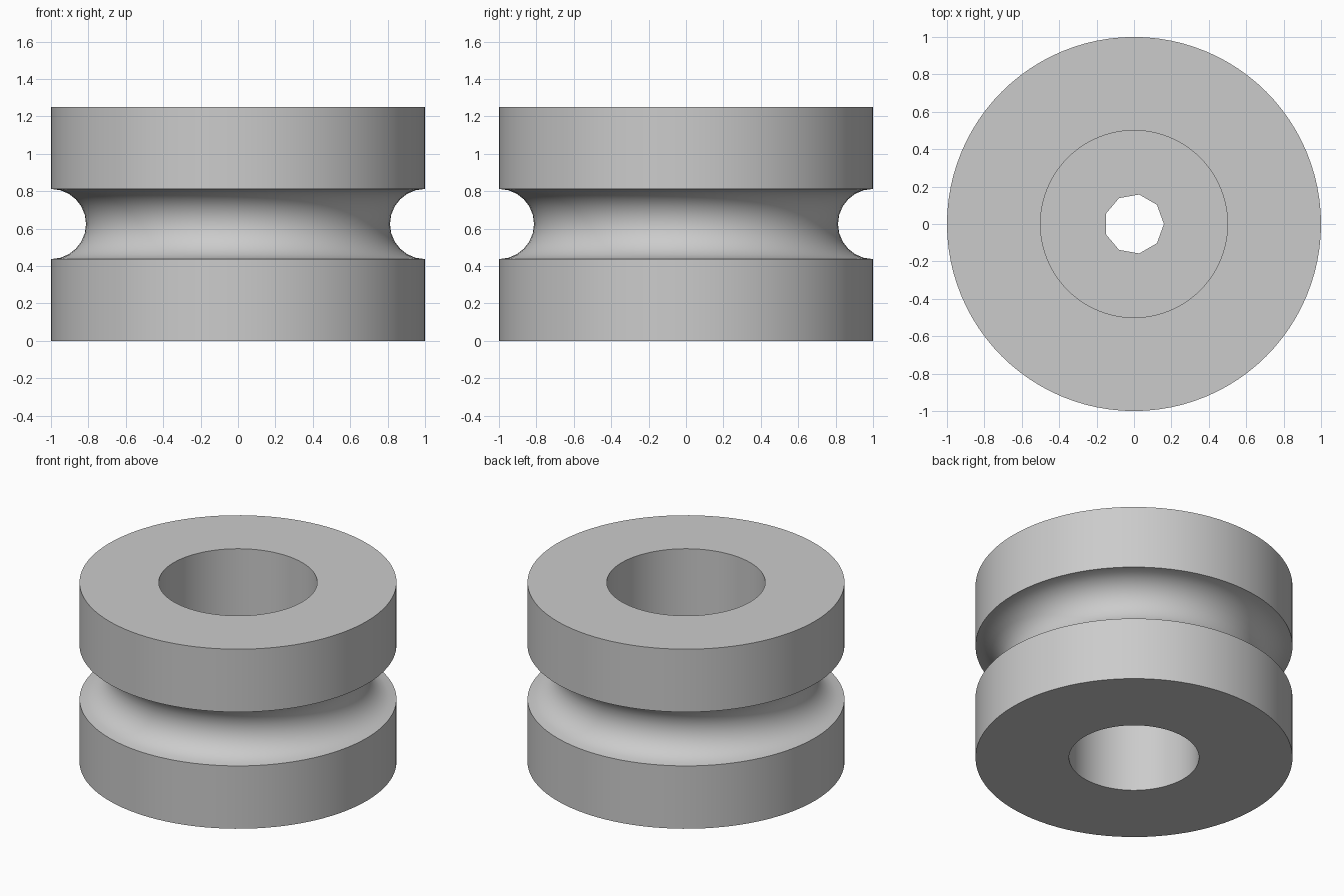
import bpy, bmesh, math

cube = bpy.data.objects.get("Cube")
if cube:
    bpy.data.objects.remove(cube, do_unlink=True)

# Single grey material
grey = bpy.data.materials.new("plain grey")
grey.use_nodes = True
colour = (0.6, 0.6, 0.6, 1)
grey.diffuse_color = colour
grey.node_tree.nodes["Principled BSDF"].inputs["Base Color"].default_value = colour

HEIGHT, MID = 1.25, 0.625
GROOVE = 0.1875
TOP_BORE, TOP_FLOOR = 0.5, 0.75
BOTTOM_BORE, BOTTOM_CEILING = 0.41, 0.5


def lathe(name, profile, segments):
    """Revolve a profile of (radius, height) points around the z axis."""
    bm = bmesh.new()
    verts = [bm.verts.new((r, 0, z)) for r, z in profile]
    edges = [bm.edges.new(pair) for pair in zip(verts, verts[1:])]
    bmesh.ops.spin(bm, geom=verts + edges, cent=(0, 0, 0), axis=(0, 0, 1),
                   angle=math.tau, steps=segments, use_merge=True)
    bmesh.ops.remove_doubles(bm, verts=bm.verts, dist=1e-4)
    bmesh.ops.recalc_face_normals(bm, faces=bm.faces)
    mesh = bpy.data.meshes.new(name)
    bm.to_mesh(mesh)
    bm.free()
    mesh.materials.append(grey)
    obj = bpy.data.objects.new(name, mesh)
    bpy.context.collection.objects.link(obj)
    return obj


# Wheel: rims, round cable groove, and a bearing seat on each side of a web
steps = 12
groove = [(1 - GROOVE * math.sin(math.pi * i / steps),
           MID - GROOVE * math.cos(math.pi * i / steps)) for i in range(steps + 1)]
profile = [(0, BOTTOM_CEILING), (BOTTOM_BORE, BOTTOM_CEILING), (BOTTOM_BORE, 0), (1, 0),
           *groove,
           (1, HEIGHT), (TOP_BORE, HEIGHT), (TOP_BORE, TOP_FLOOR), (0, TOP_FLOOR)]
wheel = lathe("grooved_wheel", profile, 96)

# Nine-sided axle hole through the web
cutter = lathe("axle_hole_cutter", [(0, 0.3), (0.16, 0.3), (0.16, 1), (0, 1)], 9)
cutter.hide_render = True
hole = wheel.modifiers.new("axle hole", "BOOLEAN")
hole.operation = "DIFFERENCE"
hole.solver = "EXACT"
hole.object = cutter

bpy.ops.object.select_all(action="DESELECT")
wheel.select_set(True)
bpy.context.view_layer.objects.active = wheel
bpy.ops.object.modifier_apply(modifier=hole.name)
bpy.data.objects.remove(cutter, do_unlink=True)
bpy.ops.object.shade_smooth_by_angle(angle=math.radians(30))
